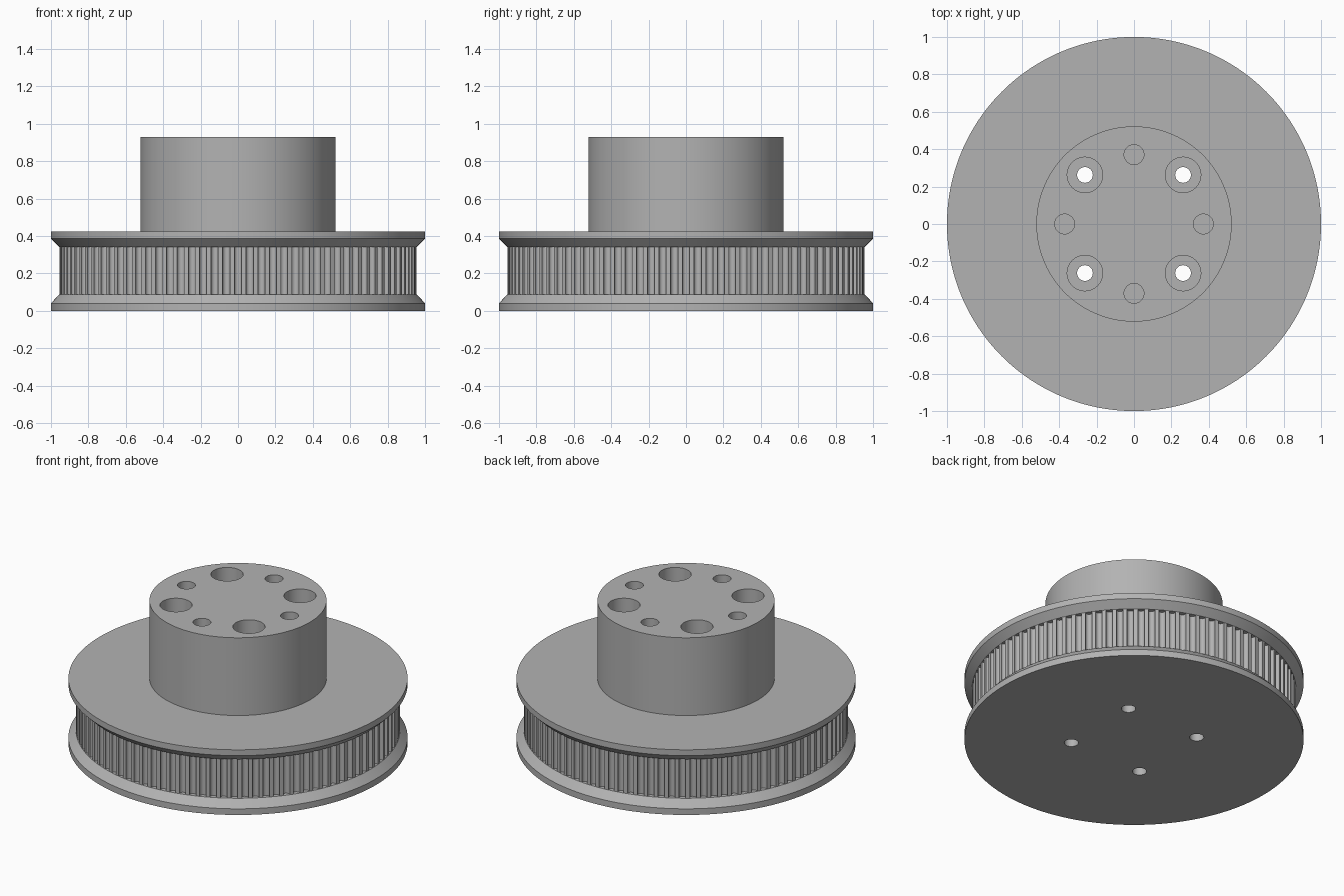
import bpy, bmesh, math
from mathutils import Matrix, Vector

TEETH = 96
SEGMENTS = 192
LAND_R = 0.956
TOP = 0.93

cube = bpy.data.objects.get("Cube")
if cube:
    bpy.data.objects.remove(cube, do_unlink=True)

metal = bpy.data.materials.new("grey_metal")
metal.use_nodes = True
grey = (0.45, 0.45, 0.45, 1)
metal.diffuse_color = grey
metal.node_tree.nodes["Principled BSDF"].inputs["Base Color"].default_value = grey


def make_object(name, bm):
    bmesh.ops.recalc_face_normals(bm, faces=bm.faces)
    mesh = bpy.data.meshes.new(name)
    bm.to_mesh(mesh)
    bm.free()
    mesh.materials.append(metal)
    obj = bpy.data.objects.new(name, mesh)
    bpy.context.collection.objects.link(obj)
    return obj


def lathe(name, profile):
    """Stack rings of (radius, height) and cap both ends."""
    bm = bmesh.new()
    rings = []
    for r, z in profile:
        angles = [2 * math.pi * i / SEGMENTS for i in range(SEGMENTS)]
        rings.append([bm.verts.new((r * math.cos(a), r * math.sin(a), z)) for a in angles])
    for low, high in zip(rings, rings[1:]):
        for i in range(SEGMENTS):
            j = (i + 1) % SEGMENTS
            bm.faces.new((low[i], low[j], high[j], high[i]))
    bm.faces.new(rings[0][::-1])
    bm.faces.new(rings[-1])
    return make_object(name, bm)


def polar_cylinders(name, count, ring_r, radius, bottom, top, sides, start=0.0):
    """Vertical cylinders spaced evenly around the axis."""
    bm = bmesh.new()
    for i in range(count):
        a = start + 2 * math.pi * i / count
        centre = Vector((ring_r * math.cos(a), ring_r * math.sin(a), (bottom + top) / 2))
        bmesh.ops.create_cone(bm, cap_ends=True, segments=sides, radius1=radius,
                              radius2=radius, depth=top - bottom,
                              matrix=Matrix.Translation(centre) @ Matrix.Rotation(a, 4, "Z"))
    return make_object(name, bm)


def cut(body, cutter):
    cutter.hide_render = True
    mod = body.modifiers.new(cutter.name, "BOOLEAN")
    mod.operation = "DIFFERENCE"
    mod.solver = "EXACT"
    mod.object = cutter
    bpy.context.view_layer.objects.active = body
    bpy.ops.object.modifier_apply(modifier=mod.name)
    bpy.data.objects.remove(cutter, do_unlink=True)


# Flanges, belt drum and hub turned as one solid
pulley = lathe("belt_pulley", [
    (1.0, 0), (1.0, 0.04), (LAND_R, 0.088), (LAND_R, 0.342),
    (1.0, 0.386), (1.0, 0.424), (0.522, 0.424), (0.522, TOP)])

# Rounded belt grooves between the flanges
cut(pulley, polar_cylinders("groove_cutter", TEETH, 0.949, 0.021, 0.088, 0.342, 12))

# Counterbored bolt holes on the diagonals
diagonal = math.pi / 4
cut(pulley, polar_cylinders("bolt_cutter", 4, 0.371, 0.042, -0.1, TOP + 0.1, 32, diagonal))
cut(pulley, polar_cylinders("counterbore_cutter", 4, 0.371, 0.095, 0.42, TOP + 0.1, 48, diagonal))

# Blind holes on the axes
cut(pulley, polar_cylinders("blind_hole_cutter", 4, 0.371, 0.053, 0.55, TOP + 0.1, 32))

# Smooth round walls with crisp edges
bpy.ops.object.select_all(action="DESELECT")
pulley.select_set(True)
bpy.context.view_layer.objects.active = pulley
bpy.ops.object.shade_smooth_by_angle(angle=math.radians(32))
